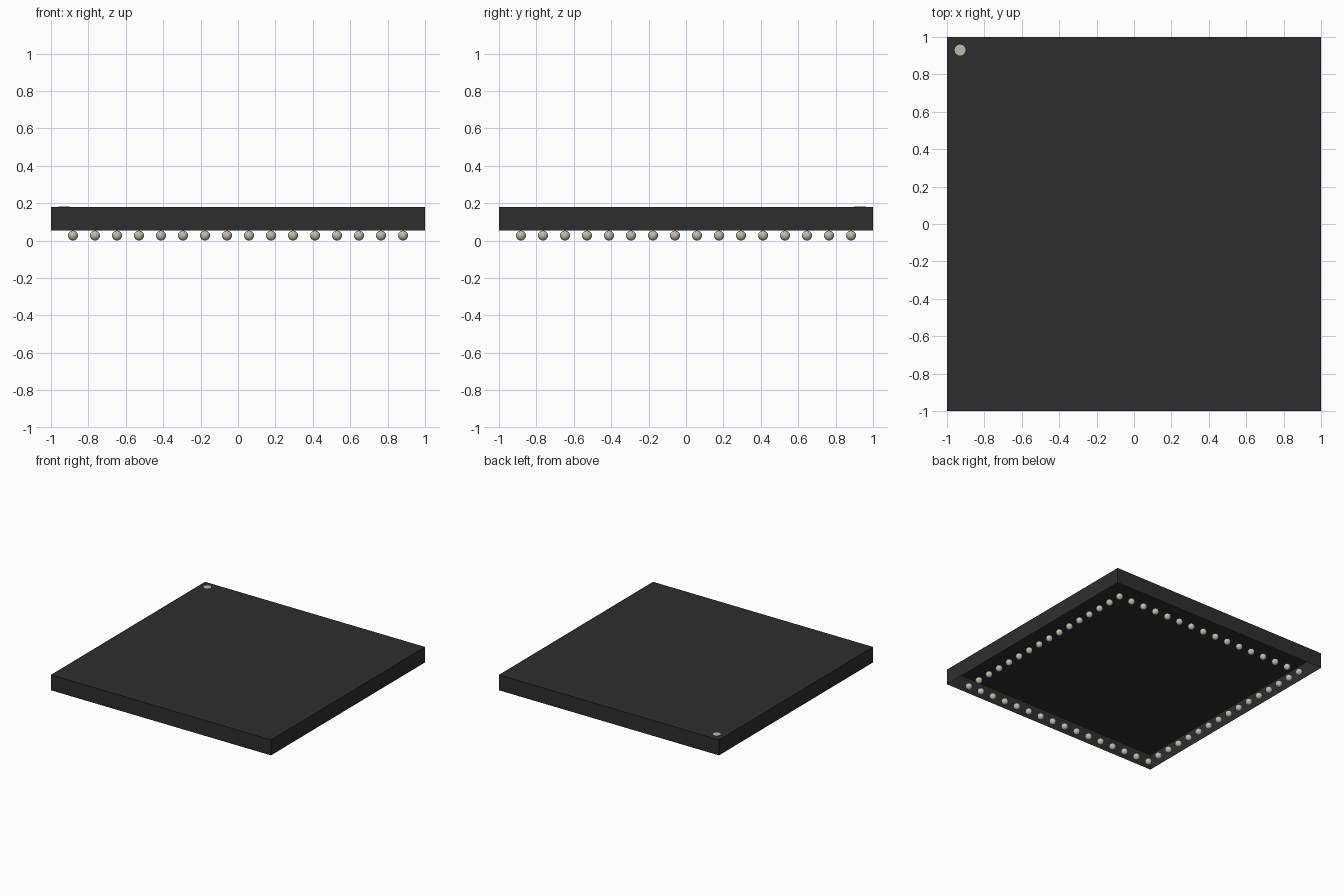
import bpy
import bmesh
from mathutils import Matrix

cube = bpy.data.objects.get("Cube")
if cube:
    bpy.data.objects.remove(cube, do_unlink=True)


def material(name, rgb):
    mat = bpy.data.materials.new(name)
    mat.use_nodes = True
    mat.diffuse_color = (*rgb, 1)
    mat.node_tree.nodes["Principled BSDF"].inputs["Base Color"].default_value = (*rgb, 1)
    return mat


def add_object(name, bm, mat):
    mesh = bpy.data.meshes.new(name)
    bm.to_mesh(mesh)
    bm.free()
    mesh.materials.append(mat)
    obj = bpy.data.objects.new(name, mesh)
    bpy.context.collection.objects.link(obj)
    return obj


black = material("dark plastic", (0.027, 0.027, 0.027))
metal = material("pale solder", (0.52, 0.50, 0.44))

BOTTOM, TOP = 0.053, 0.18
COUNT = 16
PITCH = 2 / (COUNT + 1)
RADIUS = BOTTOM / 2

# Package body: thin shell, open underneath
bm = bmesh.new()
height = TOP - BOTTOM
bmesh.ops.create_cube(bm, size=1, matrix=Matrix.Translation((0, 0, BOTTOM + height / 2))
                      @ Matrix.Diagonal((2, 2, height, 1)))
bm.faces.ensure_lookup_table()
underside = [f for f in bm.faces if f.normal.z < -0.5]
bmesh.ops.delete(bm, geom=underside, context="FACES_ONLY")
add_object("package_body", bm, black)

# Orientation dot on the top corner
bm = bmesh.new()
bmesh.ops.create_cone(bm, cap_ends=True, segments=32, radius1=0.029, radius2=0.029,
                      depth=0.004, matrix=Matrix.Translation((-0.93, 0.93, TOP)))
add_object("corner_dot", bm, metal)

# Solder balls: a single ring around the edge
bm = bmesh.new()
for i in range(COUNT):
    for j in range(COUNT):
        if i in (0, COUNT - 1) or j in (0, COUNT - 1):
            spot = Matrix.Translation((-1 + PITCH * (i + 1), -1 + PITCH * (j + 1), RADIUS))
            bmesh.ops.create_uvsphere(bm, u_segments=20, v_segments=12, radius=RADIUS, matrix=spot)
for face in bm.faces:
    face.smooth = True
add_object("solder_balls", bm, metal)
